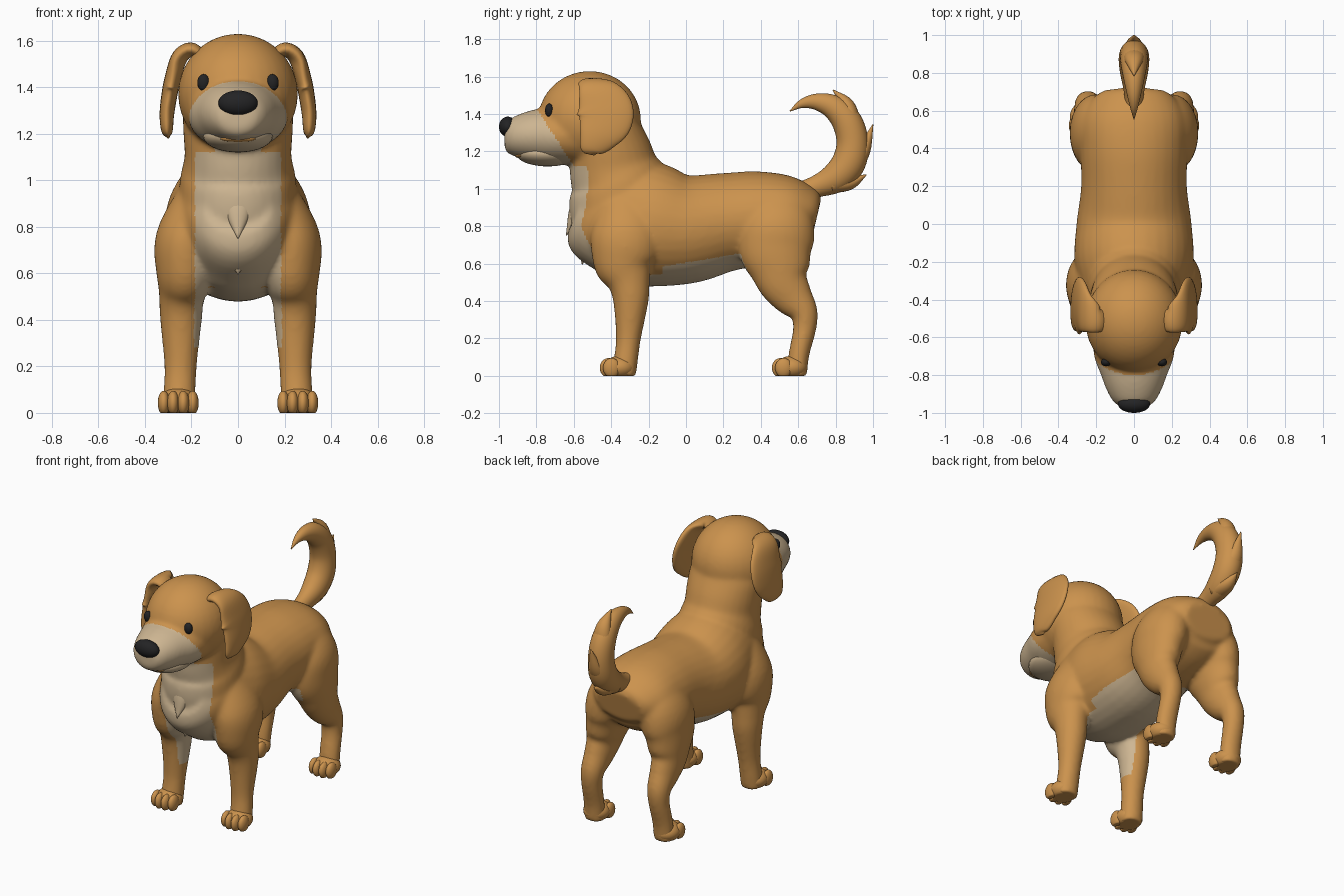
import bpy, bmesh, math
from mathutils import Vector, Matrix

if "Cube" in bpy.data.objects:
    bpy.data.objects.remove(bpy.data.objects["Cube"])


def material(name, rgb):
    m = bpy.data.materials.new(name)
    m.diffuse_color = (*rgb, 1)
    m.use_nodes = True
    m.node_tree.nodes["Principled BSDF"].inputs["Base Color"].default_value = m.diffuse_color
    return m


FUR = material("golden_fur", (0.60, 0.29, 0.075))
CREAM = material("cream_fur", (0.62, 0.47, 0.29))
BLACK = material("black", (0.017, 0.017, 0.018))


def loft(bm, pts, side=(1, 0, 0), n=32, steps=5):
    """Smooth capped tube through (x, y, z, side radius, other radius) stations."""
    P = [Vector(p) for p in pts]
    P = [2 * P[0] - P[1]] + P + [2 * P[-1] - P[-2]]
    S = []
    for i in range(1, len(P) - 2):
        a, b, c, d = P[i - 1:i + 3]
        for k in range(steps):
            t = k / steps
            S.append(0.5 * (2 * b + (c - a) * t + (2 * a - 5 * b + 4 * c - d) * t * t
                            + (3 * b - a - 3 * c + d) * t ** 3))
    S.append(P[-2])
    rings = []
    for i, p in enumerate(S):
        t = Vector((S[min(i + 1, len(S) - 1)] - S[max(i - 1, 0)])[:3]).normalized()
        u = Vector(side)
        u = (u - t * u.dot(t)).normalized()
        v = t.cross(u)
        ra, rb = max(p[3], 0.002), max(p[4], 0.002)
        rings.append([bm.verts.new(Vector(p[:3]) + u * ra * math.cos(q) + v * rb * math.sin(q))
                      for q in (2 * math.pi * j / n for j in range(n))])
    for r, s in zip(rings, rings[1:]):
        for j in range(n):
            bm.faces.new((r[j], r[(j + 1) % n], s[(j + 1) % n], s[j]))
    bm.faces.new(rings[0][::-1])
    bm.faces.new(rings[-1])


def ball(bm, c, r):
    bmesh.ops.create_uvsphere(bm, u_segments=32, v_segments=20, radius=1,
                              matrix=Matrix.Translation(c) @ Matrix.Diagonal((*r, 1)))


def finish(bm, name, *mats):
    bmesh.ops.recalc_face_normals(bm, faces=bm.faces)
    for f in bm.faces:
        f.smooth = True
    me = bpy.data.meshes.new(name)
    bm.to_mesh(me)
    bm.free()
    for m in mats:
        me.materials.append(m)
    ob = bpy.data.objects.new(name, me)
    bpy.context.collection.objects.link(ob)
    return ob


# Torso, neck, skull and muzzle, fused with the legs below
bm = bmesh.new()
torso = [(-.57, .90, .15, .15), (-.5, .87, .22, .26), (-.38, .85, .27, .32),
         (-.2, .81, .315, .335), (0, .785, .305, .295), (.2, .82, .28, .265),
         (.4, .845, .285, .25), (.55, .86, .28, .215), (.65, .86, .23, .16), (.70, .85, .17, .10)]
loft(bm, [(0, y, z, a, b) for y, z, a, b in torso])
neck = [(.68, -.34, .22, .20), (.85, -.355, .25, .265), (1, -.355, .25, .265),
        (1.1, -.385, .23, .24), (1.2, -.405, .235, .22), (1.3, -.43, .235, .195), (1.4, -.46, .2, .18)]
loft(bm, [(0, y, z, a, b) for z, y, a, b in neck])
ball(bm, (0, -.515, 1.37), (.258, .275, .26))
muzzle = [(-.58, 1.285, .22, .16), (-.70, 1.285, .212, .155), (-.80, 1.285, .175, .14),
          (-.88, 1.28, .145, .12), (-.94, 1.275, .11, .095), (-.97, 1.275, .07, .06)]
loft(bm, [(0, y, z, a, b) for y, z, a, b in muzzle])

# Legs: (z, x, y, half width, half depth)
front_leg = [(.95, .15, -.33, .10, .14), (.75, .215, -.32, .138, .19), (.6, .228, -.33, .125, .165),
             (.5, .242, -.305, .098, .115), (.4, .245, -.295, .09, .095), (.2, .247, -.308, .07, .067),
             (.08, .252, -.322, .07, .065), (0, .255, -.33, .07, .062)]
hind_leg = [(.95, .12, .47, .11, .17), (.8, .19, .485, .14, .2), (.68, .213, .48, .128, .2),
            (.58, .228, .5, .112, .168), (.5, .238, .52, .095, .135), (.42, .24, .572, .082, .11),
            (.34, .243, .63, .072, .076), (.25, .247, .634, .065, .062), (.12, .252, .605, .066, .056),
            (0, .255, .59, .066, .056)]
for s in (1, -1):
    for leg in (front_leg, hind_leg):
        loft(bm, [(s * x, y, z, a, b) for z, x, y, a, b in leg])

# Fuse into one soft skin
raw = finish(bm, "body_raw")
mod = raw.modifiers.new("fuse", 'REMESH')
mod.mode, mod.voxel_size, mod.use_smooth_shade = 'VOXEL', 0.012, True
mod = raw.modifiers.new("soften", 'SMOOTH')
mod.factor, mod.iterations = 0.5, 14
me = bpy.data.meshes.new_from_object(raw.evaluated_get(bpy.context.evaluated_depsgraph_get()))
bpy.data.objects.remove(raw)
bm = bmesh.new()
bm.from_mesh(me)
for v in bm.verts:
    v.co.z = max(v.co.z, 0)


def is_cream(c, n):
    x, y, z = abs(c.x), c.y, c.z
    if z > 1.12:                                     # muzzle
        return y < -.80 + .65 * (1.43 - z)
    if y < -.4 and z > .45 and n.y < .2:             # chest
        return x < .185
    width = .25 if y > -.13 else .19                 # belly and inner front legs
    return -.45 < y < .33 and .28 < z < .575 + .17 * (y + .18) and x < width \
        and (n.z < -.2 or n.x * c.x < -.06)


bm.normal_update()
for f in bm.faces:
    f.material_index = int(is_cream(f.calc_center_median(), f.normal))
body = finish(bm, "body", FUR, CREAM)
bpy.context.view_layer.update()

# Paws with four toes, flat underneath
for label, y0 in (("front", -.365), ("hind", .555)):
    for s, side in ((1, "right"), (-1, "left")):
        bm = bmesh.new()
        ball(bm, (s * .257, y0 + .01, .045), (.083, .085, .062))
        for k, dx in enumerate((-.062, -.022, .022, .062)):
            reach = .05 if k in (1, 2) else .033
            ball(bm, (s * .257 + dx, y0 - reach, .043), (.026, .046, .052))
        for v in bm.verts:
            v.co.z = max(v.co.z, 0)
        finish(bm, f"{label}_paw_{side}", FUR)

# Curled tail with pointed tufts
bm = bmesh.new()
tail = [(.56, .97, .05), (.69, 1.01, .058), (.80, 1.06, .082), (.87, 1.14, .09), (.89, 1.25, .085),
        (.86, 1.36, .08), (.79, 1.435, .066), (.70, 1.465, .045), (.62, 1.455, .024), (.555, 1.415, .002)]
loft(bm, [(0, y, z, r * .9, r) for y, z, r in tail])
tufts = [((.78, 1.025), (.88, 1.035), (.965, 1.075)),
         ((.89, 1.12), (.95, 1.21), (1.0, 1.345)),
         ((.89, 1.34), (.86, 1.45), (.785, 1.53))]
for a, b, c in tufts:
    loft(bm, [(0, *a, .065, .05), (0, *b, .045, .038), (0, *c, .002, .002)], n=20)
finish(bm, "tail", FUR)

# Chest tufts
bm = bmesh.new()
loft(bm, [(0, -.57, .97, .07, .03), (0, -.595, .86, .055, .035), (0, -.64, .75, .002, .002)], n=20)
loft(bm, [(0, -.53, .84, .10, .04), (0, -.535, .72, .075, .045), (0, -.555, .595, .002, .002)], n=20)
finish(bm, "chest_tufts", CREAM)

# Floppy ears: (x, z, front y, back y, half thickness)
ear = [(.15, 1.535, -.56, -.46, .02), (.20, 1.562, -.578, -.44, .03), (.25, 1.53, -.582, -.375, .035),
       (.28, 1.44, -.585, -.29, .035), (.296, 1.36, -.583, -.29, .034), (.306, 1.28, -.58, -.365, .031),
       (.305, 1.215, -.573, -.445, .024), (.30, 1.185, -.545, -.49, .006)]
for s, side in ((1, "right"), (-1, "left")):
    bm = bmesh.new()
    loft(bm, [(s * x, (a + b) / 2, z, (b - a) / 2, t) for x, z, a, b, t in ear], side=(0, 1, 0))
    finish(bm, f"ear_{side}", FUR)

# Eyes set on the face
for s, side in ((1, "right"), (-1, "left")):
    hit, loc, nor, _ = body.ray_cast((s * .148, -2, 1.42), (0, 1, 0))
    c = loc if hit else Vector((s * .148, -.72, 1.42))
    bm = bmesh.new()
    ball(bm, c, (.027, .022, .036))
    finish(bm, f"eye_{side}", BLACK)

# Nose, lower jaw and mouth
bm = bmesh.new()
ball(bm, (0, -.953, 1.332), (.085, .047, .054))
finish(bm, "nose", BLACK)
bm = bmesh.new()
ball(bm, (0, -.74, 1.19), (.15, .17, .07))
finish(bm, "lower_jaw", CREAM)
bm = bmesh.new()
ball(bm, (0, -.885, 1.178), (.075, .03, .014))
finish(bm, "mouth", FUR)
